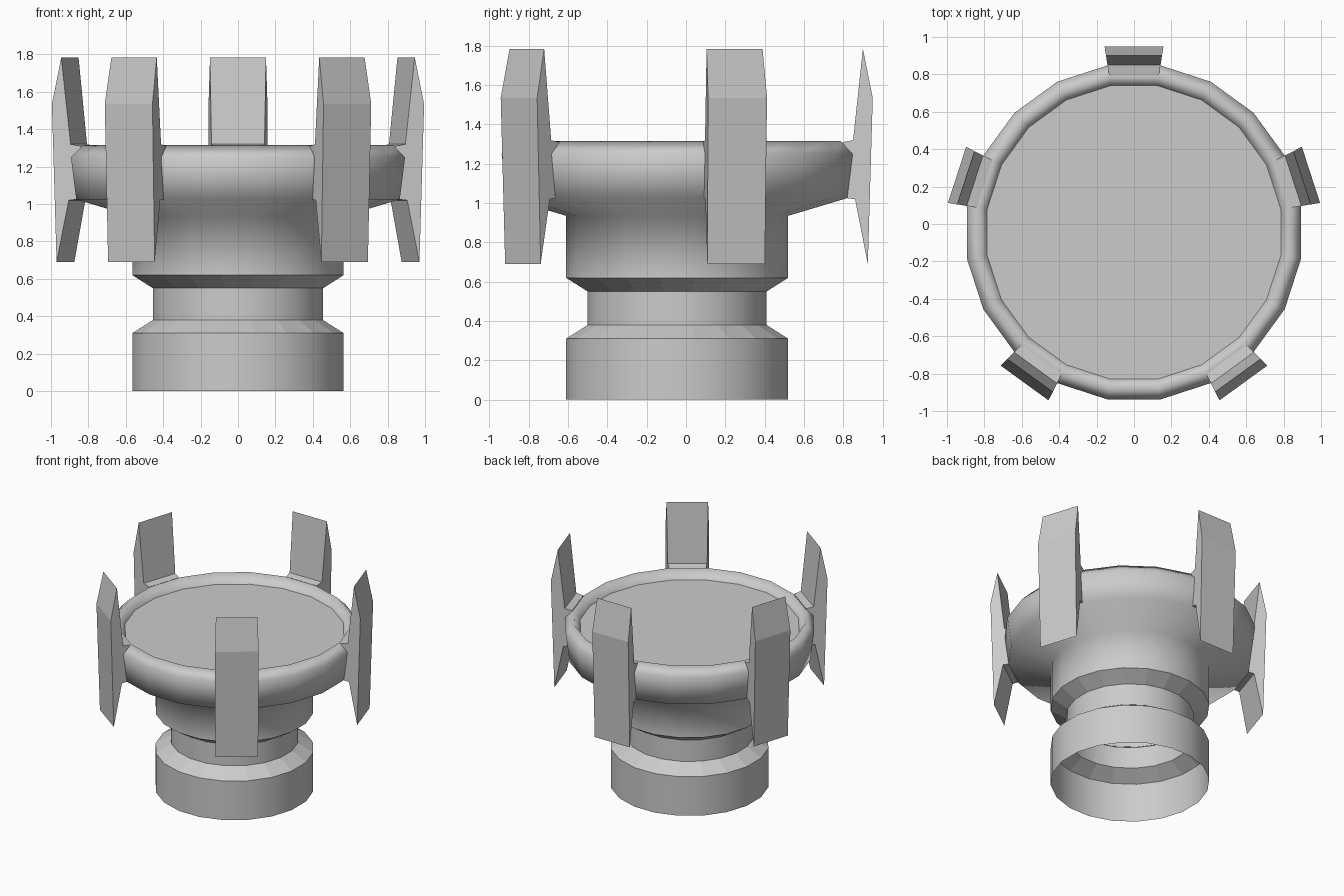
import bpy, bmesh, math

cube = bpy.data.objects.get("Cube")
if cube:
    bpy.data.objects.remove(cube, do_unlink=True)

SIDES = 20
CENTRE_Y = -0.045
HALF = math.pi / SIDES

grey = bpy.data.materials.new("plain_grey")
grey.use_nodes = True
colour = (0.6, 0.6, 0.6, 1)
grey.diffuse_color = colour
for node in grey.node_tree.nodes:
    if node.type == 'BSDF_PRINCIPLED':
        node.inputs["Base Color"].default_value = colour


def finish(bm, name):
    mesh = bpy.data.meshes.new(name)
    bm.to_mesh(mesh)
    bm.free()
    mesh.materials.append(grey)
    obj = bpy.data.objects.new(name, mesh)
    obj.location.y = CENTRE_Y
    bpy.context.collection.objects.link(obj)
    return obj


# Pedestal and dish: one turned shell, open at the bottom (flat radius, height)
profile = [(0.565, 0), (0.565, 0.31), (0.455, 0.38), (0.455, 0.55),
           (0.565, 0.62), (0.565, 0.935), (0.865, 1.025), (0.893, 1.25),
           (0.83, 1.315), (0.785, 1.24)]
FLAT_BANDS = (1, 3)   # the two chamfers are faceted

bm = bmesh.new()
rings = []
for radius, z in profile:
    corner = radius / math.cos(HALF)
    rings.append([bm.verts.new((corner * math.cos((2 * k + 1) * HALF),
                                corner * math.sin((2 * k + 1) * HALF), z))
                  for k in range(SIDES)])
for band, (low, high) in enumerate(zip(rings, rings[1:])):
    for k in range(SIDES):
        n = (k + 1) % SIDES
        face = bm.faces.new((low[k], low[n], high[n], high[k]))
        face.smooth = band not in FLAT_BANDS
disc = bm.faces.new(rings[-1])
disc.smooth = False
# Crisp edges around the chamfers and the dish floor
for edge in bm.edges:
    if any(not f.smooth for f in edge.link_faces):
        edge.smooth = False
finish(bm, "pedestal_dish")

# Prongs: wedge section (radius, height), widening outward with the dish sides
section = [(0.945, 1.785), (0.995, 1.535), (0.97, 0.69), (0.905, 1.02),
           (0.865, 1.025), (0.84, 1.31), (0.895, 1.32)]


def prong(index):
    angle = math.pi / 2 + index * math.tau / 5
    bm = bmesh.new()
    flanks = []
    for side in (-1, 1):
        flank = []
        for r, z in section:
            w = side * r * math.tan(HALF)
            flank.append(bm.verts.new((r * math.cos(angle) - w * math.sin(angle),
                                       r * math.sin(angle) + w * math.cos(angle), z)))
        bm.faces.new(flank)
        flanks.append(flank)
    a, b = flanks
    for i in range(len(section)):
        j = (i + 1) % len(section)
        bm.faces.new((a[i], a[j], b[j], b[i]))
    bmesh.ops.recalc_face_normals(bm, faces=bm.faces)
    finish(bm, f"prong_{index + 1}")


for i in range(5):
    prong(i)
